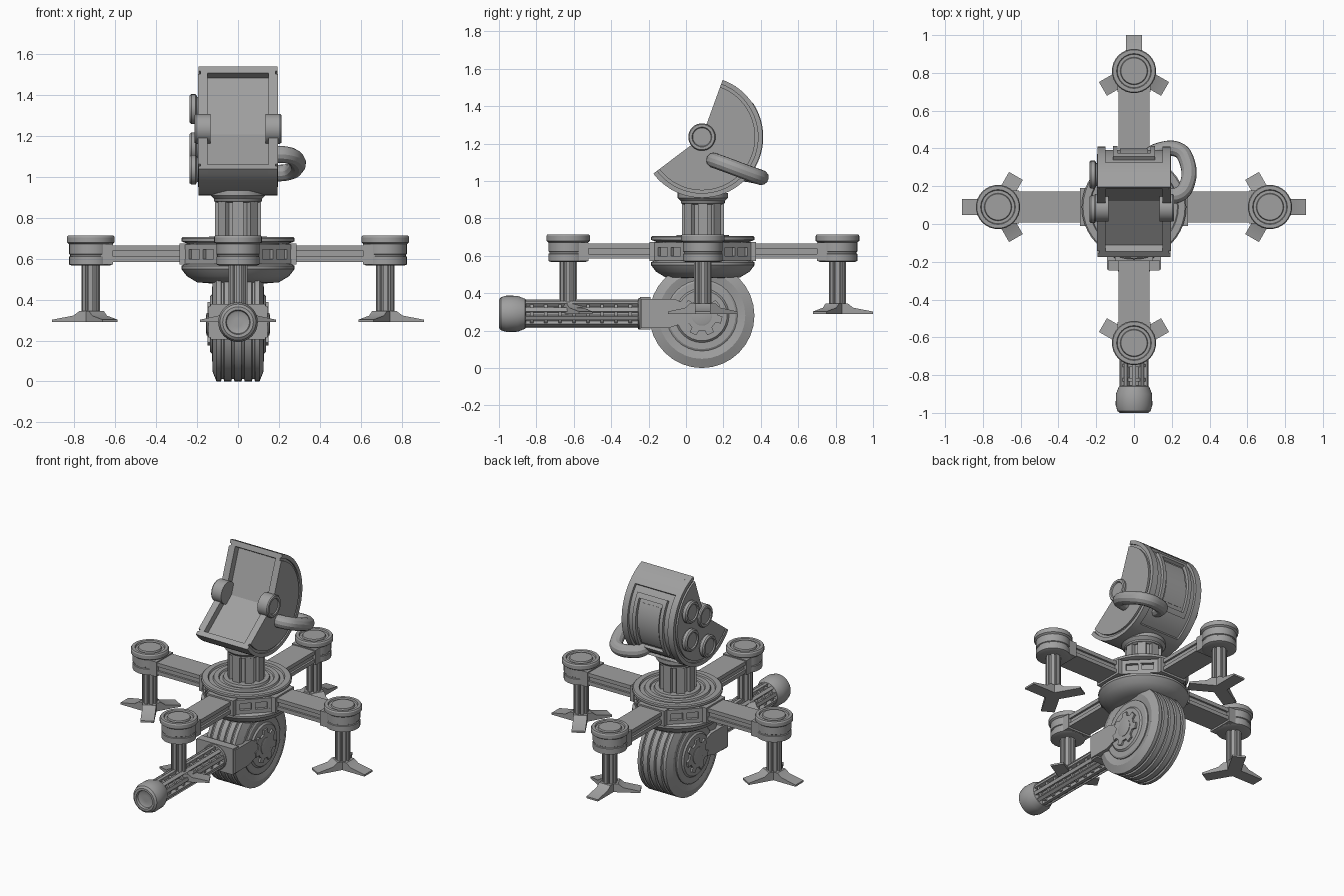
import bpy
from math import sin, cos, pi, radians
from mathutils import Matrix, Vector

cube = bpy.data.objects.get("Cube")
if cube:
    bpy.data.objects.remove(cube)

grey = bpy.data.materials.new("plain grey")
grey.use_nodes = True
GREY = (0.35, 0.35, 0.35, 1)
grey.diffuse_color = GREY
grey.node_tree.nodes["Principled BSDF"].inputs["Base Color"].default_value = GREY
parts = []
move = Matrix.Translation
CY = 0.09                                   # y of the main axis
hub = move((0, CY, 0))


def turn(deg, axis="Z"):
    return Matrix.Rotation(radians(deg), 4, axis)


def add(name, verts, faces, m):
    mesh = bpy.data.meshes.new(name)
    mesh.from_pydata([m @ Vector(v) for v in verts], [], faces)
    mesh.materials.append(grey)
    obj = bpy.data.objects.new(name, mesh)
    bpy.context.collection.objects.link(obj)
    parts.append(obj)
    return obj


def lathe(name, profile, m, n=32):
    """Revolve (radius, height) points about local z; ends are capped."""
    verts = [(r * cos(2 * pi * i / n), r * sin(2 * pi * i / n), h)
             for r, h in profile for i in range(n)]
    faces = [(k * n + i, k * n + (i + 1) % n, (k + 1) * n + (i + 1) % n, (k + 1) * n + i)
             for k in range(len(profile) - 1) for i in range(n)]
    last = (len(profile) - 1) * n
    faces += [tuple(reversed(range(n))), tuple(range(last, last + n))]
    return add(name, verts, faces, m)


def prism(name, outline, x0, x1, m=Matrix()):
    """Extrude a (y, z) outline, counter-clockwise, along x."""
    n = len(outline)
    verts = [(x, y, z) for x in (x0, x1) for y, z in outline]
    faces = [(i, (i + 1) % n, n + (i + 1) % n, n + i) for i in range(n)]
    faces += [tuple(reversed(range(n))), tuple(range(n, 2 * n))]
    return add(name, verts, [f[::-1] for f in faces] if x1 < x0 else faces, m)


def box(name, x, y, z, m=Matrix()):
    return prism(name, [(y[0], z[0]), (y[1], z[0]), (y[1], z[1]), (y[0], z[1])], x[0], x[1], m)


def arc(r, a0, a1, n=24):
    return [(r * cos(radians(a0 + (a1 - a0) * i / n)), r * sin(radians(a0 + (a1 - a0) * i / n)))
            for i in range(n + 1)]


# Central hub: bowl, drum, flange and stepped top rings
lathe("hub_bowl", [(0.14, 0.48), (0.2, 0.485), (0.25, 0.515), (0.277, 0.55), (0.277, 0.565),
                   (0.26, 0.575), (0.2, 0.58)], hub, 40)
lathe("hub_drum", [(0.225, 0.57), (0.225, 0.69)], hub, 40)
lathe("hub_top", [(0.25, 0.675), (0.277, 0.685), (0.277, 0.7), (0.27, 0.706), (0.235, 0.706),
                  (0.23, 0.695), (0.205, 0.695), (0.2, 0.706), (0.17, 0.706), (0.165, 0.696),
                  (0.145, 0.696), (0.14, 0.71), (0.1, 0.71)], hub, 40)
for a in (45, 135, 225, 315):
    m = hub @ turn(a)
    box("hub_window_back", (0.15, 0.235), (-0.1, 0.1), (0.575, 0.67), m)
    for z in (0.575, 0.645):
        box("hub_window_rail", (0.2, 0.255), (-0.11, 0.11), (z, z + 0.025), m)
    for y in (-0.11, -0.0125, 0.085):
        box("hub_window_post", (0.2, 0.254), (y, y + 0.025), (0.59, 0.655), m)

# Four arms with end drums, fluted legs and three-toed feet
for a in (0, 90, 180, 270):
    m = hub @ turn(a)
    box("arm_socket", (0.18, 0.285), (-0.1, 0.1), (0.572, 0.675), m)
    box("arm_web", (0.2, 0.66), (-0.068, 0.068), (0.59, 0.66), m)
    for z in (0.585, 0.64):
        box("arm_flange", (0.2, 0.66), (-0.081, 0.081), (z, z + 0.025), m)
    box("arm_end_bracket", (0.61, 0.67), (-0.088, 0.088), (0.573, 0.672), m)
    end = m @ move((0.72, 0, 0))
    lathe("arm_drum", [(0.09, 0.566), (0.106, 0.572), (0.106, 0.61), (0.101, 0.613), (0.101, 0.62),
                       (0.106, 0.623), (0.106, 0.672), (0.117, 0.68), (0.117, 0.705),
                       (0.112, 0.713), (0.092, 0.713), (0.088, 0.704), (0.073, 0.704),
                       (0.069, 0.713), (0.02, 0.713)], end)
    lathe("leg_core", [(0.036, 0.31), (0.036, 0.58)], end, 12)
    for b in (0, 45, 90, 135):
        box("leg_rib", (-0.046, 0.046), (-0.011, 0.011), (0.33, 0.575), end @ turn(b))
    for b in (0, 120, 240):
        prism("foot_toe", [(0, 0.29), (0.19, 0.29), (0.19, 0.302), (0.085, 0.322),
                           (0.055, 0.345), (0, 0.345)], -0.042, 0.042, end @ turn(b - 90))

# Ribbed neck and collar
lathe("neck_core", [(0.095, 0.69), (0.095, 0.9)], hub, 16)
for a in range(0, 360, 45):
    box("neck_rib", (0.08, 0.112), (-0.026, 0.026), (0.7, 0.885), hub @ turn(a))
lathe("neck_collar", [(0.105, 0.875), (0.118, 0.882), (0.118, 0.893), (0.135, 0.91),
                      (0.135, 0.935)], hub)

# Head: round drum with a wide notch facing up and forward
head = move((0, 0.085, 1.235))
TOP, LOW, R = 70, -143, 0.325


def along(deg, dist, side, depth):
    """Point on a notch edge, sunk into the solid by depth."""
    t = radians(deg)
    return (dist * cos(t) + side * depth * sin(t), dist * sin(t) - side * depth * cos(t))


lip = 0.045
body = arc(R, LOW, -62, 14) + arc(0.308, -62, 42, 18) + arc(R, 42, TOP, 6)
body += [along(TOP, 0.29, 1, 0), along(TOP, 0.28, 1, lip)]
body += [(0.047 * cos(radians(-36.5)), 0.047 * sin(radians(-36.5)))]
body += [along(LOW, 0.28, -1, lip), along(LOW, 0.29, -1, 0)]
prism("head_body", body, -0.155, 0.155, head)
for s in (-1, 1):
    prism("head_side", arc(R, LOW, TOP, 40) + [(0, 0)], s * 0.15, s * 0.183, head)
    prism("head_side_plate", arc(0.285, LOW, TOP, 40) + [(0, 0)], s * 0.18, s * 0.195, head)
    prism("head_side_rim", arc(R, LOW, TOP, 40) + arc(0.3, TOP, LOW, 40),
          s * 0.18, s * 0.193, head)
    pin = head @ turn(90 * s, "Y")
    lathe("head_pin", [(0.073, 0.135), (0.073, 0.205), (0.068, 0.212), (0.053, 0.212),
                       (0.049, 0.205), (0.02, 0.205)], pin)
    # Raised frame on the back of the head
    prism("back_frame_side", arc(0.328, -38, 34) + arc(0.3, 34, -38), s * 0.088, s * 0.112, head)
for a in (-38, 28):
    prism("back_frame_bar", arc(0.328, a, a + 6, 4) + arc(0.3, a + 6, a, 4), -0.1, 0.1, head)
prism("back_panel", arc(0.314, -28, 24) + arc(0.3, 24, -28), -0.075, 0.075, head)

# Three round caps on one side of the head
for a in (29, -27, -92):
    t = radians(a)
    m = head @ move((0, 0.2 * cos(t), 0.2 * sin(t))) @ turn(-90, "Y")
    lathe("side_cap", [(0.06, 0.18), (0.06, 0.2), (0.073, 0.207), (0.073, 0.228), (0.066, 0.236),
                       (0.054, 0.236), (0.05, 0.228), (0.02, 0.228)], m, 28)

# Bent hose from the side of the head to its back
curve = bpy.data.curves.new("hose", "CURVE")
curve.dimensions = "3D"
curve.bevel_depth = 0.041
curve.bevel_resolution = 4
curve.use_fill_caps = True
path = [(0.17, 0.15, 1.11), (0.235, 0.155, 1.108), (0.277, 0.2, 1.092), (0.277, 0.34, 1.04),
        (0.235, 0.392, 1.022), (0.14, 0.392, 1.022), (0.085, 0.36, 1.03), (0.075, 0.3, 1.04)]
spline = curve.splines.new("BEZIER")
spline.bezier_points.add(len(path) - 1)
for p, co in zip(spline.bezier_points, path):
    p.co = co
    p.handle_left_type = p.handle_right_type = "AUTO"
temp = bpy.data.objects.new("hose_path", curve)
bpy.context.collection.objects.link(temp)
bpy.context.view_layer.update()
mesh = bpy.data.meshes.new_from_object(temp.evaluated_get(bpy.context.evaluated_depsgraph_get()))
bpy.data.objects.remove(temp)
mesh.materials.clear()
mesh.materials.append(grey)
hose = bpy.data.objects.new("hose", mesh)
bpy.context.collection.objects.link(hose)
parts.append(hose)

# Grooved wheel under the hub
axle = move((0, 0.085, 0.281))
half = [(0.19, -0.115), (0.2, -0.118), (0.232, -0.125), (0.281, -0.105)]
for x in (-0.075, -0.025):
    half += [(0.281, x - 0.008), (0.27, x - 0.005), (0.27, x + 0.005), (0.281, x + 0.008)]
lathe("wheel", half + [(r, -x) for r, x in reversed(half)], axle @ turn(90, "Y"), 32)
for s in (-1, 1):
    m = axle @ turn(90 * s, "Y")
    lathe("wheel_hub", [(0.19, 0.1), (0.19, 0.122), (0.18, 0.128), (0.145, 0.128), (0.135, 0.138),
                        (0.05, 0.138)], m)
    gear = []
    for k in range(7):
        for da, r in ((-15, 0.083), (-10, 0.11), (10, 0.11), (15, 0.083)):
            t = radians(k * 360 / 7 + da + 90)
            gear.append((r * cos(t), r * sin(t)))
    prism("wheel_gear", gear, s * 0.12, s * 0.15, axle)
    lathe("wheel_cap", [(0.055, 0.13), (0.055, 0.153), (0.045, 0.156)], m, 20)
    # Fork plate joining the wheel hub to the barrel
    prism("fork_plate", [(-0.24, 0.215), (-0.09, 0.215), (-0.03, 0.235), (0.06, 0.24),
                         (0.06, 0.35), (-0.03, 0.355), (-0.06, 0.37), (-0.24, 0.37)],
          s * 0.09, s * 0.144, Matrix())
box("fork_bridge", (-0.135, 0.135), (-0.245, -0.19), (0.205, 0.38))

# Barrel: core, long rods, rings and flared muzzle, pointing forward
bore = move((0, 0, 0.29)) @ turn(90, "X")
lathe("barrel_core", [(0.056, 0.2), (0.056, 0.9)], bore, 24)
for k in range(10):
    box("barrel_rod", (0.05, 0.077), (-0.011, 0.011), (0.2, 0.89), bore @ turn(36 * k + 18))
for k in range(8):
    h = 0.29 + 0.075 * k
    lathe("barrel_ring", [(0.05, h), (0.07, h), (0.07, h + 0.018), (0.05, h + 0.018)], bore, 24)
lathe("barrel_base", [(0.085, 0.2), (0.085, 0.25), (0.08, 0.256)], bore)
lathe("muzzle", [(0.07, 0.855), (0.08, 0.86), (0.096, 0.9), (0.097, 0.96), (0.088, 0.99),
                 (0.075, 1.0), (0.06, 1.0), (0.056, 0.985), (0.045, 0.98), (0.02, 0.98)], bore)

# Smooth the round surfaces and keep the edges sharp
bpy.ops.object.select_all(action="DESELECT")
for obj in parts:
    obj.select_set(True)
bpy.context.view_layer.objects.active = parts[0]
bpy.ops.object.shade_smooth_by_angle(angle=radians(28))
